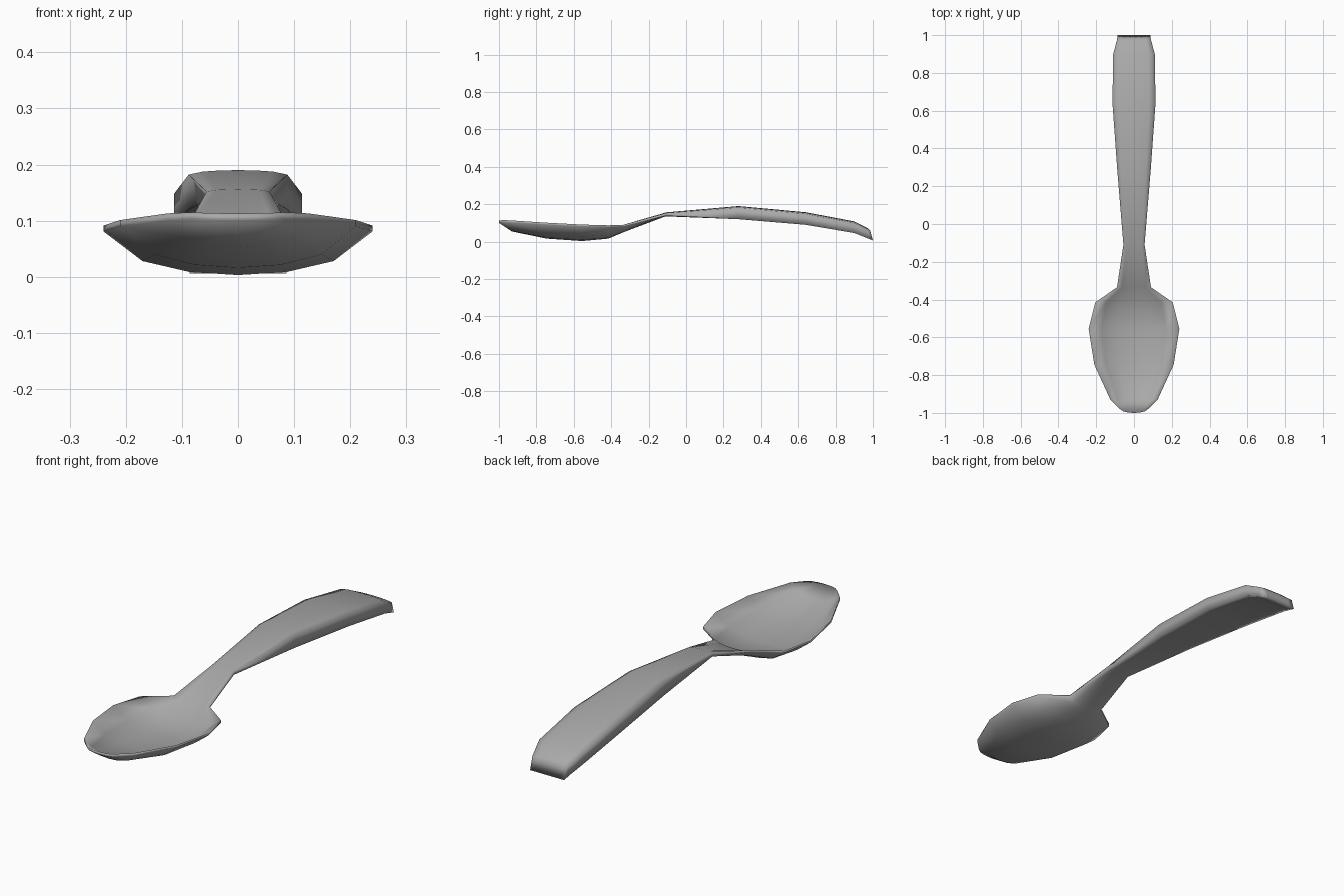
import bpy
import bmesh

old = bpy.data.objects.get("Cube")
if old:
    bpy.data.objects.remove(old, do_unlink=True)

# Brushed steel
steel = bpy.data.materials.new("steel_grey")
steel.use_nodes = True
colour = (0.4, 0.4, 0.4, 1)
steel.diffuse_color = colour
steel.node_tree.nodes["Principled BSDF"].inputs["Base Color"].default_value = colour

# Cross-section: position across the width, share of the full centre depth
SECTION = [(-1, 0), (-0.71, 0.68), (-0.36, 0.93), (0, 1),
           (0.36, 0.93), (0.71, 0.68), (1, 0)]

# Stations from bowl tip to handle end:
# y, half width, edge top, edge bottom, centre top, centre bottom, bow along y
STATIONS = [
    (-0.975, 0.08, 0.115, 0.103, 0.113, 0.1, -0.025),
    (-0.93, 0.125, 0.113, 0.1, 0.07, 0.054, 0),
    (-0.745, 0.21, 0.101, 0.09, 0.03, 0.016, 0),
    (-0.555, 0.24, 0.091, 0.081, 0.016, 0.003, 0),
    (-0.415, 0.205, 0.087, 0.077, 0.03, 0.016, 0),
    (-0.335, 0.09, 0.09, 0.08, 0.075, 0.05, 0),
    # neck and handle
    (-0.11, 0.056, 0.152, 0.138, 0.156, 0.135, 0),
    (0.28, 0.088, 0.182, 0.12, 0.19, 0.12, 0),
    (0.64, 0.114, 0.148, 0.09, 0.157, 0.09, 0),
    (0.9, 0.11, 0.1, 0.046, 0.108, 0.046, 0),
    (0.975, 0.09, 0.064, 0.016, 0.07, 0.016, 0),
    (0.985, 0.086, 0.058, 0.006, 0.06, 0.006, 0),
]


def section_ring(bm, y, half, edge_top, edge_low, mid_top, mid_low, bow):
    """Closed ring: across the top, then back along the underside."""
    top = [bm.verts.new((u * half, y + bow * f, edge_top + (mid_top - edge_top) * f))
           for u, f in SECTION]
    low = [bm.verts.new((u * half, y + bow * f, edge_low + (mid_low - edge_low) * f))
           for u, f in reversed(SECTION)]
    return top + low


# Spoon: one loft through bowl, neck and handle
bm = bmesh.new()
rings = [section_ring(bm, *station) for station in STATIONS]
n = len(rings[0])
for a, b in zip(rings, rings[1:]):
    for i in range(n):
        j = (i + 1) % n
        bm.faces.new((a[i], a[j], b[j], b[i]))

# Slanted handle end and thin bowl tip
for v in rings[-1][n // 2:]:
    v.co.y = 1.0
for ring in (rings[0], rings[-1]):
    for i in range(n // 2 - 1):
        bm.faces.new((ring[i], ring[i + 1], ring[n - 2 - i], ring[n - 1 - i]))
bmesh.ops.recalc_face_normals(bm, faces=bm.faces[:])
for face in bm.faces:
    face.smooth = True

mesh = bpy.data.meshes.new("spoon")
bm.to_mesh(mesh)
bm.free()
mesh.materials.append(steel)
spoon = bpy.data.objects.new("spoon", mesh)
bpy.context.collection.objects.link(spoon)
